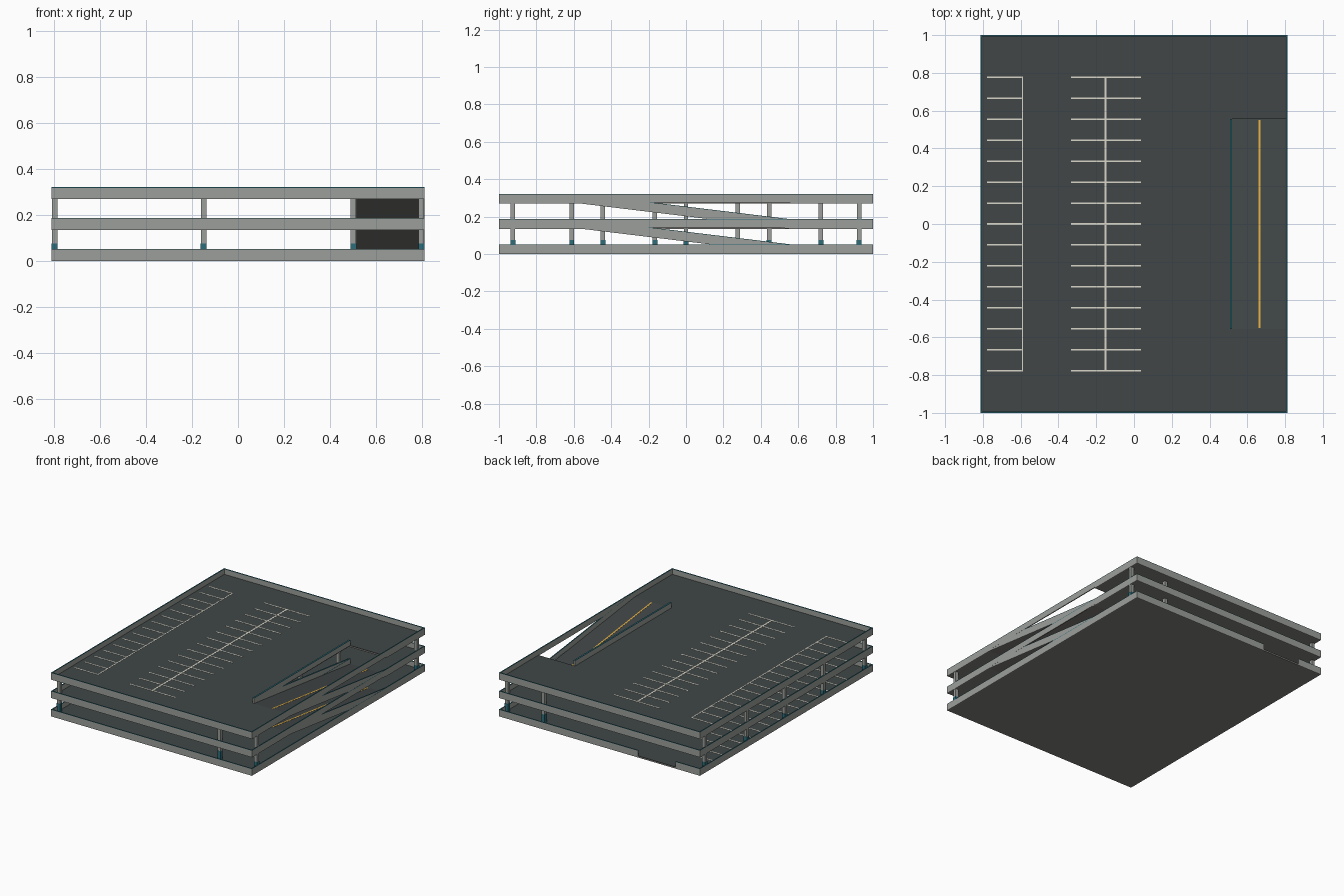
import bpy, bmesh

if "Cube" in bpy.data.objects:
    bpy.data.objects.remove(bpy.data.objects["Cube"])

X, Y = 0.813, 1.0         # half footprint
H, P, S = 0.1345, 0.052, 0.012   # storey height, parapet height, slab thickness
A = 0.003                 # asphalt layer thickness on the slab
T, C = 0.007, 0.003       # parapet thickness, cap thickness
RX, RY, G = 0.508, 0.556, 0.012  # ramp bay inner edge, half length, guard width
STALL = 0.111


def material(name, rgb):
    m = bpy.data.materials.new(name)
    m.diffuse_color = (*rgb, 1)
    m.use_nodes = True
    m.node_tree.nodes["Principled BSDF"].inputs["Base Color"].default_value = m.diffuse_color
    return m


CONCRETE = material("concrete grey", (0.33, 0.345, 0.325))
DARK_CONCRETE = material("dark concrete", (0.22, 0.218, 0.2))
ASPHALT = material("dark asphalt", (0.052, 0.062, 0.061))
TEAL = material("teal trim", (0.025, 0.15, 0.19))
WHITE = material("line white", (0.7, 0.68, 0.59))
YELLOW = material("line yellow", (0.74, 0.42, 0.06))


def finish(name, bm, mat):
    bmesh.ops.recalc_face_normals(bm, faces=bm.faces)
    me = bpy.data.meshes.new(name)
    bm.to_mesh(me)
    bm.free()
    me.materials.append(mat)
    ob = bpy.data.objects.new(name, me)
    bpy.context.collection.objects.link(ob)
    return ob


def add_box(bm, x0, x1, y0, y1, z0, z1, rise=0.0):
    """Box whose y1 end is lifted by rise (sheared, for ramps)."""
    vs = [bm.verts.new((x, y, z + (rise if y == y1 else 0)))
          for x in (x0, x1) for y in (y0, y1) for z in (z0, z1)]
    for f in ((0, 1, 3, 2), (4, 6, 7, 5), (0, 4, 5, 1),
              (2, 3, 7, 6), (0, 2, 6, 4), (1, 5, 7, 3)):
        bm.faces.new([vs[i] for i in f])


def boxes(name, mat, items):
    bm = bmesh.new()
    for it in items:
        add_box(bm, *it)
    return finish(name, bm, mat)


def slab(name, outline, z, thick, mat):
    bm = bmesh.new()
    face = bm.faces.new([bm.verts.new((x, y, z)) for x, y in outline])
    ext = bmesh.ops.extrude_face_region(bm, geom=[face])
    for v in ext["geom"]:
        if isinstance(v, bmesh.types.BMVert):
            v.co.z += thick
    return finish(name, bm, mat)


xi, yi = X - T, Y - T
for k in range(3):
    z = k * H
    tag = ("ground", "middle", "roof")[k]

    # deck: ground has an apron through the back entry, upper decks a ramp bay
    if k == 0:
        outline = [(-xi, -yi), (xi, -yi), (xi, yi), (-0.31, yi), (-0.31, Y),
                   (-0.616, Y), (-0.616, yi), (-xi, yi)]
    else:
        outline = [(-xi, -yi), (xi, -yi), (xi, -RY), (RX, -RY),
                   (RX, RY), (xi, RY), (xi, yi), (-xi, yi)]
    slab(tag + "_deck", outline, z, S - A, DARK_CONCRETE)
    slab(tag + "_deck_asphalt", outline, z + S - A, A, ASPHALT)

    # parapet runs as plan rectangles with a base offset, plus teal caps
    runs = [(-X, X, -Y, -yi, 0), (-X, -xi, -yi, yi, 0)]
    if k == 0:
        runs += [(-X, -0.616, yi, Y, 0), (-0.31, X, yi, Y, 0), (xi, X, -yi, yi, 0)]
    else:
        runs += [(-X, X, yi, Y, 0), (xi, X, -yi, -RY, 0), (xi, X, RY, yi, 0),
                 (xi, X, -RY, RY, 0.007),          # beside the ramp bay
                 (RX, RX + G, -RY, RY, S)]         # guard wall along the bay
    boxes(tag + "_parapet", CONCRETE,
          [(*r[:4], z + r[4], z + P - C) for r in runs])
    boxes(tag + "_parapet_cap", TEAL,
          [(*r[:4], z + P - C, z + P) for r in runs])

    # parking bay lines
    w, z0, z1 = 0.004, z + S - 0.001, z + S + 0.0008
    lines = [(-0.594, -0.587, -7 * STALL, 7 * STALL, z0, z1),
             (-0.1555, -0.1445, -7 * STALL, 7 * STALL, z0, z1)]
    for i in range(-7, 8):
        y = i * STALL
        lines.append((-0.778, -0.587, y - w, y + w, z0, z1 + 0.0002))
        lines.append((-0.333, 0.037, y - w, y + w, z0, z1 + 0.0002))
    boxes(tag + "_bay_lines", WHITE, lines)

    if k == 2:
        continue

    # columns up to the next deck
    spots = [(x, y) for x in (-0.799, 0.502) for y in (-0.925, -0.444, 0, 0.444, 0.925)]
    spots += [(0.799, -0.925), (0.799, 0.925)]
    spots += [(-0.15, i * STALL) for i in (-5.5, -1.5, 2.5, 6.5)]
    r = 0.012
    boxes(tag + "_columns", CONCRETE,
          [(x - r, x + r, y - r, y + r, z + S, z + H) for x, y in spots])
    if k == 0:
        q = r + 0.001
        boxes("column_bumpers", TEAL,
              [(x - q, x + q, y - q, y + q, z + S, z + 0.075) for x, y in spots])

    # ramp rising towards the front, with sloped side walls and centre line
    def sloped(x0, x1, a, b, e=RY):
        f = H * (RY - e) / (2 * RY)
        return (x0, x1, e, -e, z + a + f, z + b + f, H - 2 * f)

    sides = [(RX + 0.001, RX + G - 0.001), (xi, X - 0.0003)]
    boxes(tag + "_ramp", DARK_CONCRETE, [sloped(RX + G - 0.001, xi, 0, S - A)])
    boxes(tag + "_ramp_asphalt", ASPHALT, [sloped(RX + G - 0.001, xi, S - A, S)])
    boxes(tag + "_ramp_walls", CONCRETE, [sloped(*s, 0, P - C) for s in sides])
    boxes(tag + "_ramp_wall_caps", TEAL, [sloped(*s, P - C, P) for s in sides])
    boxes(tag + "_ramp_line", YELLOW, [sloped(0.6595, 0.6705, S - 0.001, S + 0.001, 0.55)])
